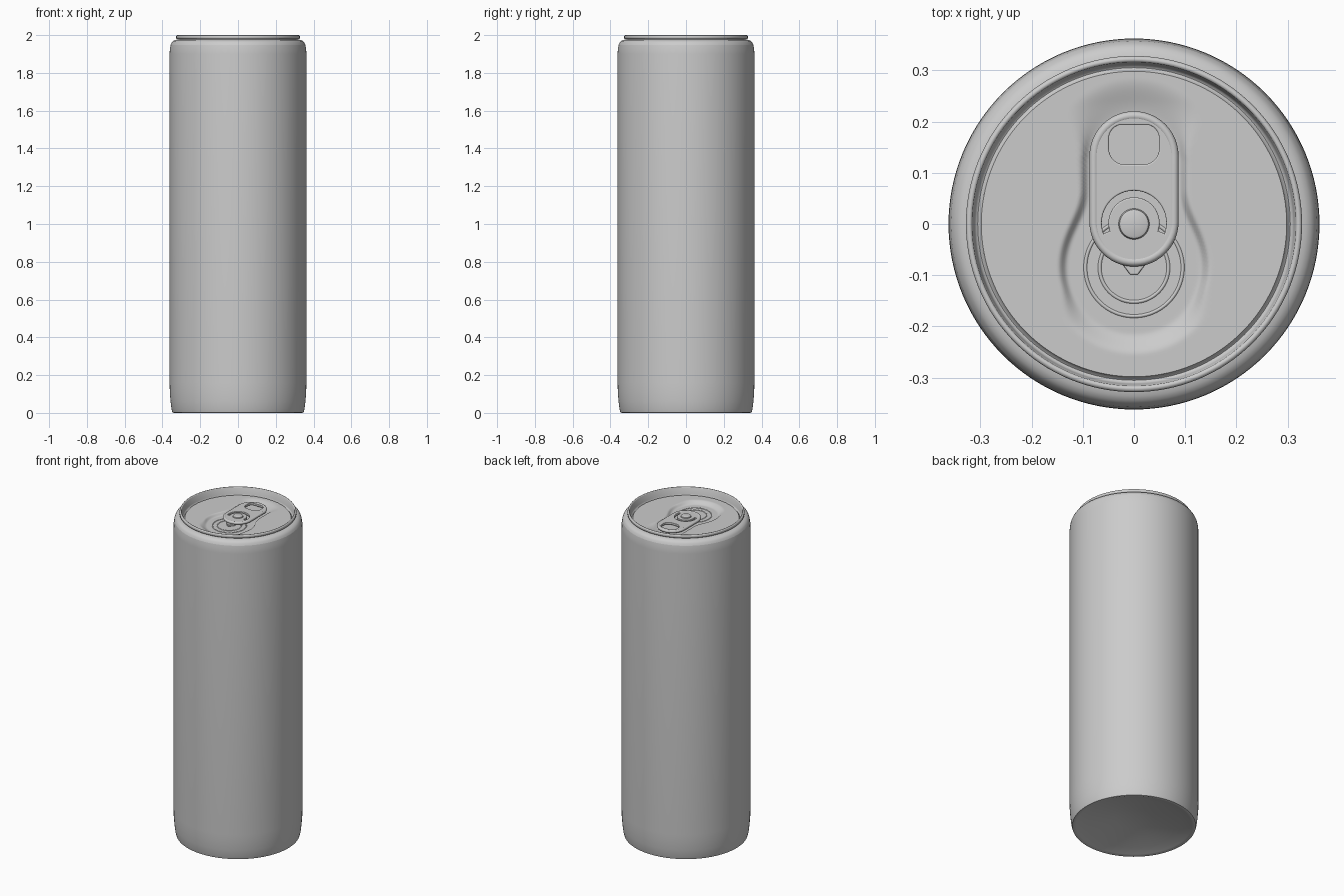
import bpy, bmesh, math
from math import sin, cos, pi, radians, hypot

cube = bpy.data.objects.get("Cube")
if cube:
    bpy.data.objects.remove(cube, do_unlink=True)

SILVER = (0.6, 0.6, 0.6, 1.0)
metal = bpy.data.materials.new("brushed_silver")
metal.use_nodes = True
metal.diffuse_color = SILVER
metal.node_tree.nodes["Principled BSDF"].inputs["Base Color"].default_value = SILVER

PANEL_Z, DEPTH, PANEL_R = 1.957, 0.017, 0.298
FLOOR_Z = PANEL_Z - DEPTH


def finish(obj, angle=35):
    obj.data.materials.clear()
    obj.data.materials.append(metal)
    bpy.ops.object.select_all(action='DESELECT')
    obj.select_set(True)
    bpy.context.view_layer.objects.active = obj
    bpy.ops.object.shade_smooth_by_angle(angle=radians(angle))
    return obj


def lathe(name, profile, centre=(0, 0), steps=128, height=None, angle=35):
    """Revolve (radius, z) points about a vertical axis; height(x, y) adds relief."""
    bm = bmesh.new()
    rings = []
    for r, z in profile:
        ring = []
        for i in range(steps if r > 0 else 1):
            a = 2 * pi * i / steps
            x, y = centre[0] + r * cos(a), centre[1] + r * sin(a)
            ring.append(bm.verts.new((x, y, z + (height(x, y) if height else 0))))
        rings.append(ring)
    for low, high in zip(rings, rings[1:]):
        for i in range(steps):
            j = (i + 1) % steps
            loop = [low[i % len(low)], low[j % len(low)],
                    high[j % len(high)], high[i % len(high)]]
            bm.faces.new(list(dict.fromkeys(loop)))
    bmesh.ops.recalc_face_normals(bm, faces=bm.faces)
    # Open surfaces facing upward must point up
    if height and sum(f.normal.z for f in bm.faces) < 0:
        bmesh.ops.reverse_faces(bm, faces=bm.faces)
    mesh = bpy.data.meshes.new(name)
    bm.to_mesh(mesh)
    bm.free()
    obj = bpy.data.objects.new(name, mesh)
    bpy.context.collection.objects.link(obj)
    return finish(obj, angle)


def arc(cx, cy, r, start, end, n=24):
    return [(cx + r * cos(radians(start + (end - start) * i / n)),
             cy + r * sin(radians(start + (end - start) * i / n))) for i in range(n + 1)]


def plate(name, outlines, z, half, bevel):
    """Flat rounded plate from an outer outline followed by hole outlines."""
    curve = bpy.data.curves.new(name, 'CURVE')
    curve.dimensions = '2D'
    curve.fill_mode = 'BOTH'
    curve.extrude = half - bevel
    curve.bevel_depth = bevel
    curve.bevel_resolution = 3
    for pts in outlines:
        spline = curve.splines.new('POLY')
        spline.points.add(len(pts) - 1)
        for p, (x, y) in zip(spline.points, pts):
            p.co = (x, y, 0, 1)
        spline.use_cyclic_u = True
    obj = bpy.data.objects.new(name, curve)
    obj.location.z = z
    bpy.context.collection.objects.link(obj)
    bpy.ops.object.select_all(action='DESELECT')
    obj.select_set(True)
    bpy.context.view_layer.objects.active = obj
    bpy.ops.object.convert(target='MESH')
    return finish(bpy.context.object)


def smooth(a, b, v):
    t = min(1, max(0, (v - a) / (b - a)))
    return t * t * (3 - 2 * t)


def recess(x, y):
    """Keyhole-shaped sunken area around the tab."""
    bowl = hypot(x, y + 0.083) - 0.13
    slot = hypot(x, y - min(0.12, max(-0.083, y))) - 0.088
    k = 0.04
    h = max(k - abs(bowl - slot), 0) / k
    dist = min(bowl, slot) - h * h * k / 4
    wall = 0.018 + 0.06 * smooth(0.13, 0.24, y) + 0.025 * smooth(-0.12, -0.21, y)
    return -DEPTH * (1 - smooth(0, wall, dist))


# Can body with domed underside, rounded foot and shoulder
lathe("can_body", [
    (0, 0.055), (0.06, 0.053), (0.11, 0.047), (0.19, 0.034), (0.27, 0.018),
    (0.325, 0.005), (0.34, 0), (0.347, 0.002), (0.352, 0.02), (0.357, 0.06),
    (0.361, 0.11), (0.362, 0.16), (0.362, 1.90), (0.361, 1.925), (0.357, 1.948)])
lathe("shoulder", [
    (0.357, 1.948), (0.352, 1.960), (0.345, 1.968), (0.336, 1.973),
    (0.328, 1.975), (0.318, 1.977), (0.317, 1.981)], angle=50)

# Seamed rim and the groove inside it
lathe("lid_rim", [
    (0.317, 1.979), (0.325, 1.980), (0.328, 1.984), (0.328, 1.994), (0.326, 1.998),
    (0.322, 2.0), (0.318, 1.999), (0.316, 1.996), (0.312, 1.958), (0.309, 1.950),
    (0.305, 1.948), (0.301, 1.951), (PANEL_R, PANEL_Z)], angle=50)

# Lid panel with the sunken keyhole
lathe("lid_panel", [(PANEL_R * i / 70, PANEL_Z) for i in range(71)],
      steps=144, height=recess, angle=60)

# Raised beads marking the mouth
for name, r in (("outer_mouth_bead", 0.095), ("inner_mouth_bead", 0.067)):
    lathe(name, [(r - 0.004, FLOOR_Z - 0.001), (r - 0.0015, FLOOR_Z + 0.003),
                 (r + 0.0015, FLOOR_Z + 0.003), (r + 0.004, FLOOR_Z - 0.001)],
          centre=(0, -0.085), steps=96, angle=60)

# Pull tab with finger hole and curved slot around the rivet
B = 0.006
outer = arc(0, 0.133, 0.086 - B, 0, 180) + arc(0, 0.004, 0.086 - B, 180, 360)
finger_hole = (arc(0.018, 0.147, 0.034, -90, 0, 8) + arc(0.022, 0.167, 0.030, 0, 75, 8)
               + arc(-0.022, 0.167, 0.030, 105, 180, 8) + arc(-0.018, 0.147, 0.034, 180, 270, 8))
rivet_slot = arc(0, 0.002, 0.066, -22, 202, 40) + arc(0, 0.002, 0.047, 202, -22, 40)
TAB_Z = FLOOR_Z + 0.018
plate("tab_plate", [outer, finger_hole, rivet_slot], TAB_Z, 0.007, 0.003)


# Curled edges of the tab
def curl(name, pts, radius):
    curve = bpy.data.curves.new(name, 'CURVE')
    curve.dimensions = '3D'
    curve.bevel_depth = radius
    curve.bevel_resolution = 3
    spline = curve.splines.new('POLY')
    spline.points.add(len(pts) - 1)
    for p, (x, y) in zip(spline.points, pts):
        p.co = (x, y, TAB_Z, 1)
    spline.use_cyclic_u = True
    obj = bpy.data.objects.new(name, curve)
    bpy.context.collection.objects.link(obj)
    bpy.ops.object.select_all(action='DESELECT')
    obj.select_set(True)
    bpy.context.view_layer.objects.active = obj
    bpy.ops.object.convert(target='MESH')
    finish(bpy.context.object, 60)


curl("tab_curled_edge", arc(0, 0.133, 0.078, 0, 180) + arc(0, 0.004, 0.078, 180, 360), 0.009)

# Rivet and the small nose beneath the tab
lathe("rivet", [(0, TAB_Z + 0.014), (0.024, TAB_Z + 0.014), (0.028, TAB_Z + 0.012),
                (0.030, TAB_Z + 0.007), (0.030, FLOOR_Z - 0.001)], steps=48)
plate("tab_nose", [[(-0.025, -0.07), (0.025, -0.07), (0.006, -0.096), (-0.006, -0.096)]],
      FLOOR_Z + 0.006, 0.006, 0.003)
